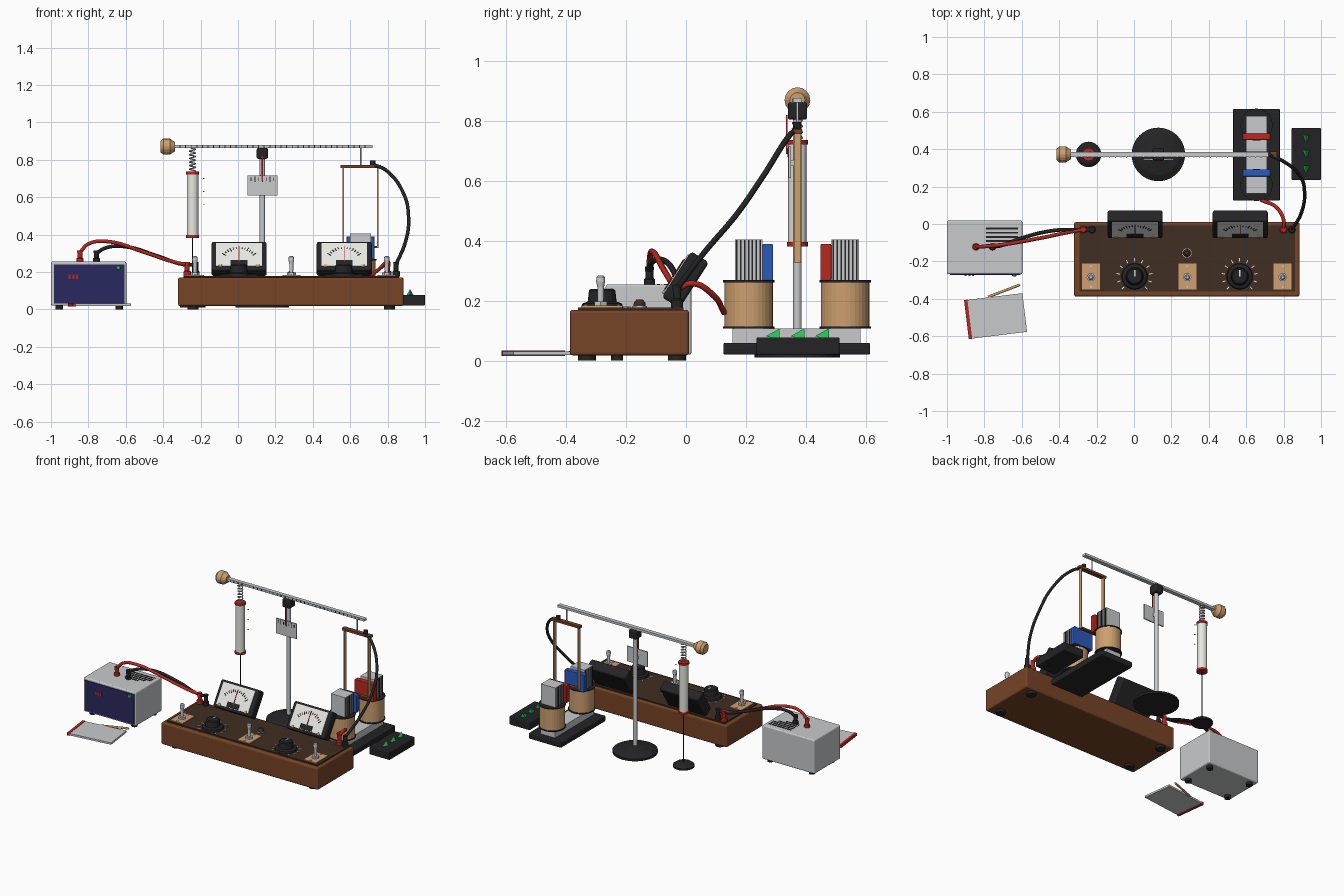
import bpy, bmesh, math
from mathutils import Matrix, Vector

cube = bpy.data.objects.get("Cube")
if cube:
    bpy.data.objects.remove(cube, do_unlink=True)


def material(name, *rgb):
    lin = [(c / 255 / 12.92) if c < 11 else ((c / 255 + 0.055) / 1.055) ** 2.4 for c in rgb]
    m = bpy.data.materials.new(name)
    m.use_nodes = True
    m.diffuse_color = (*lin, 1)
    m.node_tree.nodes["Principled BSDF"].inputs["Base Color"].default_value = (*lin, 1)
    return m


WOOD = material("brown wood", 118, 68, 38)
PANEL = material("dark brown panel", 64, 46, 34)
BLACK = material("black plastic", 36, 36, 38)
METAL = material("light grey metal", 200, 202, 204)
WHITE = material("white", 238, 238, 234)
TAN = material("tan", 205, 160, 112)
RED = material("red", 185, 40, 32)
BLUE = material("blue", 42, 88, 190)
INDIGO = material("indigo", 42, 40, 96)
GREEN = material("green", 40, 190, 85)


def finish(name, bm, mat, matrix=None, bevel=0):
    bmesh.ops.recalc_face_normals(bm, faces=bm.faces)
    me = bpy.data.meshes.new(name)
    bm.to_mesh(me)
    bm.free()
    me.materials.append(mat)
    ob = bpy.data.objects.new(name, me)
    bpy.context.collection.objects.link(ob)
    if matrix:
        ob.matrix_world = matrix
    if bevel:
        mod = ob.modifiers.new("Bevel", "BEVEL")
        mod.width, mod.segments = bevel, 3
    return ob


def boxes(name, items, mat, matrix=None, bevel=0):
    """items: (centre, size) or (centre, size, rotation matrix)"""
    bm = bmesh.new()
    for c, s, *r in items:
        m = Matrix.Translation(c) @ (r[0] if r else Matrix()) @ Matrix.Diagonal((*s, 1))
        bmesh.ops.create_cube(bm, size=1, matrix=m)
    return finish(name, bm, mat, matrix, bevel)


def box(name, x, y, z, mat, bevel=0):
    lo, hi = Vector((x[0], y[0], z[0])), Vector((x[1], y[1], z[1]))
    return boxes(name, [((lo + hi) / 2, hi - lo)], mat, None, bevel)


def lathe(name, profile, loc, mat, rot=None, n=32):
    """Revolve (radius, height) points about z"""
    bm = bmesh.new()
    vs = [bm.verts.new((r, 0, z)) for r, z in [(0, profile[0][1]), *profile, (0, profile[-1][1])]]
    es = [bm.edges.new(p) for p in zip(vs, vs[1:])]
    bmesh.ops.spin(bm, geom=vs + es, axis=(0, 0, 1), cent=(0, 0, 0), angle=math.tau, steps=n)
    bmesh.ops.remove_doubles(bm, verts=bm.verts, dist=1e-5)
    return finish(name, bm, mat, Matrix.Translation(loc) @ (rot or Matrix()))


def rod(name, r, z0, z1, x, y, mat):
    return lathe(name, [(r, z0), (r, z1)], (x, y, 0), mat)


def wire(name, pts, r, mat, smooth=True):
    cu = bpy.data.curves.new(name, "CURVE")
    cu.dimensions, cu.bevel_depth, cu.use_fill_caps = "3D", r, True
    cu.bevel_resolution = 3
    sp = cu.splines.new("BEZIER" if smooth else "POLY")
    points = sp.bezier_points if smooth else sp.points
    points.add(len(pts) - 1)
    for p, co in zip(points, pts):
        if smooth:
            p.co = co
            p.handle_left_type = p.handle_right_type = "AUTO"
        else:
            p.co = (*co, 1)
    cu.materials.append(mat)
    ob = bpy.data.objects.new(name, cu)
    bpy.context.collection.objects.link(ob)


def turn(a, axis="Z"):
    return Matrix.Rotation(a, 4, axis)


# Control console
box("console_body", (-0.32, 0.885), (-0.388, 0.01), (0.018, 0.17), WOOD, 0.01)
box("console_panel", (-0.292, 0.862), (-0.36, -0.008), (0.165, 0.178), PANEL)
for x in (-0.24, 0.81):
    for y in (-0.33, -0.03):
        rod("console_foot", 0.03, 0, 0.02, x, y, BLACK)

# Toggle switches
for x in (-0.23, 0.285, 0.795):
    box("switch_plate", (x - 0.048, x + 0.048), (-0.35, -0.212), (0.176, 0.184), TAN)
    lathe("switch_nut", [(0.024, 0), (0.024, 0.014)], (x, -0.285, 0.183), METAL, n=6)
    lathe("switch_lever", [(0.01, 0), (0.011, 0.06), (0.015, 0.08), (0.014, 0.095), (0.008, 0.101)],
          (x, -0.285, 0.184), METAL, n=16)
    boxes("switch_screws", [((x, -0.281 + s * 0.055, 0.185), (0.01, 0.01, 0.004)) for s in (-1, 1)], METAL)

# Indicator lamp
lathe("lamp_ring", [(0.025, 0), (0.025, 0.005)], (0.283, -0.155, 0.177), METAL)
lathe("lamp_dome", [(0.021, 0), (0.019, 0.014), (0.011, 0.024)], (0.283, -0.155, 0.18), PANEL)

# Dials and tilted meters
for cx in (0.003, 0.565):
    lathe("dial_skirt", [(0.07, 0), (0.066, 0.014), (0.05, 0.02)], (cx, -0.28, 0.177), BLACK)
    lathe("dial_knob", [(0.049, 0), (0.044, 0.045), (0.038, 0.05)], (cx, -0.28, 0.19), BLACK, n=16)
    box("dial_pointer", (cx - 0.004, cx + 0.004), (-0.28, -0.245), (0.239, 0.243), WHITE)
    ticks = []
    for i in range(11):
        a = math.radians(-135 + 27 * i)
        ticks.append(((cx + 0.088 * math.sin(a), -0.28 + 0.088 * math.cos(a), 0.179),
                      (0.005, 0.018, 0.004), turn(-a)))
    boxes("dial_ticks", ticks, WHITE)

    tilt = Matrix.Translation((cx + 0.003, -0.002, 0.27)) @ turn(-0.57, "X")
    boxes("meter_case", [((0, 0, 0), (0.295, 0.07, 0.182))], BLACK, tilt, 0.012)
    boxes("meter_face", [((0, -0.036, 0.003), (0.245, 0.006, 0.148))], WHITE, tilt)
    marks = []
    for i in range(13):
        a = math.radians(-54 + 9 * i)
        h = 0.022 if i % 3 == 0 else 0.013
        marks.append(((0.1 * math.sin(a), -0.04, -0.055 + 0.1 * math.cos(a)), (0.004, 0.003, h), turn(a, "Y")))
    marks.append(((0, -0.04, -0.052), (0.09, 0.006, 0.035)))
    boxes("meter_scale", marks, BLACK, tilt)
    boxes("meter_needle", [((0, -0.042, 0.003), (0.005, 0.003, 0.1))], RED, tilt)
    boxes("meter_screws", [((s * 0.1, -0.038, -0.07), (0.018, 0.01, 0.018)) for s in (-1, 1)], TAN, tilt, 0.004)

# Binding posts
for x, mat in ((-0.272, RED), (-0.225, BLACK), (0.8, RED), (0.845, BLACK)):
    lathe("console_post", [(0.02, 0), (0.02, 0.025), (0.013, 0.03), (0.015, 0.075)], (x, -0.03, 0.177), mat, n=16)

# Power supply
box("supply_case", (-1, -0.597), (-0.268, 0.018), (0.02, 0.255), METAL, 0.008)
box("supply_panel", (-0.985, -0.607), (-0.274, -0.26), (0.032, 0.24), INDIGO)
for x in (-0.955, -0.635):
    for y in (-0.23, -0.02):
        rod("supply_foot", 0.02, 0, 0.022, x, y, BLACK)
boxes("supply_vents", [((-0.79 + w / 2, -0.025 - 0.022 * i, 0.255), (w, 0.01, 0.004))
                       for i, w in enumerate((0.17, 0.17, 0.17, 0.14, 0.1))], BLACK)
boxes("supply_readout", [((-0.9 + 0.02 * i, -0.275, 0.175), (0.011, 0.004, 0.024)) for i in range(3)], RED)
lathe("supply_light", [(0.013, 0), (0.009, 0.008)], (-0.64, -0.273, 0.222), GREEN, turn(math.pi / 2, "X"))
for x, mat in ((-0.845, RED), (-0.757, BLACK)):
    lathe("supply_post", [(0.019, 0), (0.019, 0.022), (0.013, 0.027), (0.015, 0.065)], (x, -0.122, 0.25), mat, n=16)

# Cables
wire("red_supply_cable", [(-0.845, -0.122, 0.305), (-0.8, -0.12, 0.35), (-0.7, -0.11, 0.363),
                          (-0.5, -0.075, 0.305), (-0.33, -0.04, 0.25), (-0.272, -0.03, 0.24)], 0.01, RED)
wire("black_supply_cable", [(-0.757, -0.122, 0.3), (-0.71, -0.115, 0.328), (-0.6, -0.075, 0.335),
                            (-0.43, -0.035, 0.285), (-0.29, -0.03, 0.24), (-0.225, -0.03, 0.24)], 0.01, BLACK)
wire("red_coil_cable", [(0.8, -0.03, 0.24), (0.8, 0.02, 0.258), (0.76, 0.09, 0.22), (0.68, 0.128, 0.16)], 0.01, RED)
wire("black_bar_cable", [(0.72, 0.37, 0.775), (0.79, 0.34, 0.745), (0.885, 0.26, 0.62), (0.912, 0.17, 0.49),
                         (0.895, 0.06, 0.36), (0.845, -0.03, 0.24)], 0.0095, BLACK)

# Balance stand
BX, BY = 0.13, 0.372
lathe("stand_base", [(0.143, 0.01), (0.143, 0.025), (0.11, 0.042), (0.03, 0.058)], (BX, BY, 0), BLACK, n=40)
rod("stand_post", 0.014, 0.05, 0.83, BX, BY, METAL)
box("pivot_block", (BX - 0.03, BX + 0.03), (BY - 0.032, BY + 0.032), (0.805, 0.863), BLACK, 0.008)
box("scale_plate", (0.052, 0.21), (0.342, 0.35), (0.61, 0.715), METAL)
boxes("scale_marks", [((0.07 + 0.0203 * i, 0.341, 0.695), (0.004, 0.003, 0.03 if i % 2 else 0.018))
                      for i in range(7)], BLACK)
box("scale_bracket", (0.12, 0.14), (0.345, 0.37), (0.65, 0.67), METAL)
box("pointer", (0.126, 0.134), (0.334, 0.339), (0.69, 0.82), RED)

# Balance beam
box("beam", (-0.34, 0.718), (BY - 0.014, BY + 0.014), (0.862, 0.878), METAL)
boxes("beam_notches", [((-0.31 + 0.03 * i, BY - 0.0145, 0.87), (0.005, 0.003, 0.012)) for i in range(34)], BLACK)
lathe("counterweight", [(0.03, 0), (0.043, 0.015), (0.043, 0.05), (0.032, 0.065), (0.025, 0.078)],
      (-0.414, BY, 0.87), TAN, turn(math.pi / 2, "Y"), 16)

# Spring gauge
SX = -0.243
wire("spring", [(SX + 0.016 * math.cos(t * 0.7), BY + 0.016 * math.sin(t * 0.7), 0.74 + t * 0.00215)
                for t in range(58)], 0.0035, METAL, False)
rod("gauge_tube", 0.031, 0.39, 0.73, SX, BY, WHITE)
for z in (0.382, 0.722):
    rod("gauge_cap", 0.035, z, z + 0.015, SX, BY, RED)
boxes("gauge_marks", [((SX + 0.06, BY, z), (0.008, 0.004, 0.004)) for z in (0.7, 0.63, 0.56)], METAL)
rod("gauge_wire", 0.003, 0.03, 0.385, SX, BY, BLACK)
lathe("gauge_base", [(0.068, 0.01), (0.068, 0.022), (0.05, 0.035), (0.02, 0.04)], (SX, BY, 0), BLACK)

# Hanging frame
MX = 0.655
rod("frame_hook", 0.004, 0.765, 0.865, MX, BY, METAL)
box("frame_bar", (0.548, 0.765), (BY - 0.015, BY + 0.015), (0.757, 0.773), WOOD)
boxes("frame_strips", [((x, BY, 0.545), (0.007, 0.024, 0.43)) for x in (0.563, 0.748)], TAN)
box("frame_bottom", (0.56, 0.751), (BY - 0.012, BY + 0.012), (0.328, 0.338), WOOD)
rod("frame_terminal", 0.014, 0.77, 0.797, 0.72, BY, BLACK)

# Electromagnet
box("magnet_base", (0.53, 0.78), (0.125, 0.615), (0.02, 0.06), BLACK, 0.006)
box("magnet_yoke", (0.6, 0.71), (0.155, 0.582), (0.058, 0.107), METAL)
for s, mat in ((-1, BLUE), (1, RED)):
    y = BY - 0.002 + s * 0.161
    rod("magnet_coil", 0.081, 0.11, 0.265, MX, y, TAN)
    for z in (0.107, 0.262):
        rod("coil_flange", 0.086, z, z + 0.007, MX, y, BLACK)
    box("magnet_pole", (MX - 0.055, MX + 0.055), (y - 0.046, y + 0.046), (0.26, 0.405), METAL)
    boxes("pole_laminations", [((MX + e * 0.0555, y - 0.039 + 0.013 * i, 0.335), (0.003, 0.005, 0.136))
                               for e in (-1, 1) for i in range(7)], BLACK)
    yc = y - s * 0.064
    box("pole_face", (MX - 0.075, MX + 0.075), (yc - 0.018, yc + 0.018), (0.268, 0.39), mat, 0.004)

# Marker block with three green arrows
box("marker_block", (0.842, 1.0), (0.235, 0.513), (0.02, 0.078), BLACK, 0.006)
for y in (0.29, 0.372, 0.454):
    bm = bmesh.new()
    bmesh.ops.create_cone(bm, cap_ends=True, segments=3, radius1=0.026, radius2=0, depth=0.046)
    top = max(bm.verts, key=lambda v: v.co.y if v.co.z < 0 else -1)
    spin = turn(math.pi / 2 - math.atan2(top.co.y, top.co.x))
    finish("marker_arrow", bm, GREEN, Matrix.Translation((0.92, y, 0.082)) @ turn(math.pi / 2, "X") @ spin)

# Notebook and pencil
page = Matrix.Translation((-0.738, -0.492, 0.025)) @ turn(0.122)
boxes("notebook", [((0, 0, 0), (0.31, 0.208, 0.013))], METAL, page)
boxes("notebook_spine", [((-0.15, 0, 0), (0.018, 0.211, 0.018))], RED, page)
wire("pencil", [(-0.78, -0.39, 0.025), (-0.61, -0.325, 0.025)], 0.007, TAN, False)

# Smooth round parts, keep edges sharp
for ob in bpy.context.view_layer.objects:
    ob.select_set(ob.type == "MESH")
    if ob.type == "MESH":
        bpy.context.view_layer.objects.active = ob
bpy.ops.object.shade_smooth_by_angle(angle=math.radians(35))
